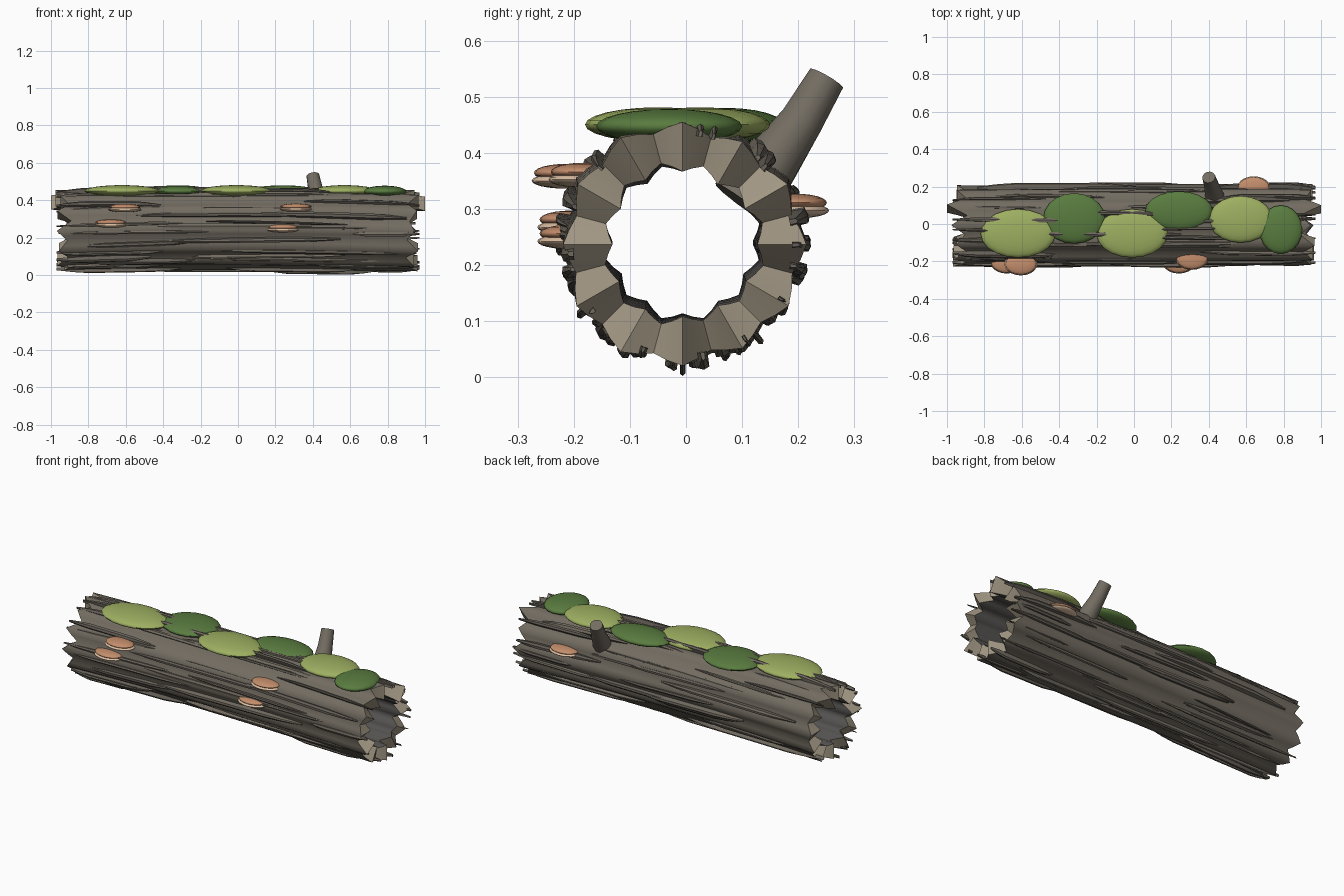
import bpy, bmesh, math, random
from mathutils import Vector

if "Cube" in bpy.data.objects:
    bpy.data.objects.remove(bpy.data.objects["Cube"])

random.seed(7)
SEG, LOBES = 48, 12


def material(name, r, g, b):
    m = bpy.data.materials.new(name)
    m.diffuse_color = (r, g, b, 1)
    m.use_nodes = True
    m.node_tree.nodes["Principled BSDF"].inputs["Base Color"].default_value = m.diffuse_color
    return m


BARK = material("bark", 0.17, 0.15, 0.12)
BARK_DARK = material("bark_dark", 0.13, 0.115, 0.095)
WOOD = material("cut_wood", 0.36, 0.31, 0.23)
HOLLOW = material("hollow", 0.09, 0.085, 0.08)
MOSS = material("moss", 0.10, 0.20, 0.05)
MOSS_LIGHT = material("moss_light", 0.34, 0.43, 0.12)
CAP = material("fungus_cap", 0.55, 0.27, 0.15)
PALE = material("fungus_pale", 0.72, 0.52, 0.36)


def finish(bm, name, mats, angle=40):
    bmesh.ops.recalc_face_normals(bm, faces=bm.faces)
    me = bpy.data.meshes.new(name)
    bm.to_mesh(me)
    bm.free()
    for m in mats:
        me.materials.append(m)
    ob = bpy.data.objects.new(name, me)
    bpy.context.collection.objects.link(ob)
    bpy.ops.object.select_all(action='DESELECT')
    ob.select_set(True)
    bpy.context.view_layer.objects.active = ob
    bpy.ops.object.shade_smooth_by_angle(angle=math.radians(angle))
    return ob


def point(x, a, r):
    """Point on the slightly arched log at angle a and radius r."""
    cz = 0.235 + 0.012 * (1 - x * x)
    return Vector((x, r * math.cos(a) - 0.006, cz + r * math.sin(a)))


def bridge(bm, r1, r2, mat=0):
    n = len(r1)
    for i in range(n):
        f = bm.faces.new((r1[i], r1[(i + 1) % n], r2[(i + 1) % n], r2[i]))
        f.material_index = mat


# Hollow trunk: lobed tube with splintered ends
def jagged():
    peaks = [random.uniform(0.94, 0.985) for _ in range(LOBES)]
    peaks[2] = 1.0
    notch = [random.uniform(0.88, 0.92) for _ in range(LOBES)]
    ends = []
    for i in range(SEG):
        k, t = divmod(i, SEG // LOBES)
        t = t / (SEG // LOBES)
        a, b = (peaks[k], notch[k]) if t < 0.5 else (notch[k], peaks[(k + 1) % LOBES])
        ends.append(a + (b - a) * ((t * 2) % 1))
    return ends


right, left = jagged(), jagged()
bm = bmesh.new()


def tube_ring(t, r, amp):
    ring = []
    for i in range(SEG):
        a = 2 * math.pi * i / SEG
        x = -left[i] + (left[i] + right[i]) * t
        rr = r + amp * math.cos(LOBES * a) + 0.004 * math.sin(3 * a + 2 * x)
        ring.append(bm.verts.new(point(x, a, rr)))
    return ring


steps = 12
outer = [tube_ring(i / steps, 0.208, 0.009) for i in range(steps + 1)]
inner = [tube_ring(i / steps, 0.137, -0.008) for i in range(steps + 1)]
for i in range(steps):
    bridge(bm, outer[i], outer[i + 1], 0)
    bridge(bm, inner[i], inner[i + 1], 2)
bridge(bm, outer[0], inner[0], 1)
bridge(bm, outer[-1], inner[-1], 1)
finish(bm, "hollow_trunk", [BARK, WOOD, HOLLOW], 60)


# Bark strips: long tapered slivers following the trunk
def strip(bm, x0, x1, a, half_w, r, drift, mat):
    n, rings = 8, []
    for j in range(n + 1):
        t = j / n
        x = x0 + (x1 - x0) * t
        s = 0.35 + 0.65 * min(1, 5 * min(t, 1 - t))
        aa = a + drift * (t - 0.5)
        da = half_w / r * s
        top = 0.2 + (r - 0.2) * s
        rings.append([bm.verts.new(point(x, aa + u * da, v)) for u, v in
                      ((-1, 0.195), (-0.8, top - 0.004), (0, top), (0.8, top - 0.004), (1, 0.195))])
    for p, q in zip(rings, rings[1:]):
        bridge(bm, p, q, mat)
    for ring in (rings[0], rings[-1]):
        bm.faces.new(ring).material_index = mat


bm = bmesh.new()
COUNT = 34
for i in range(COUNT):
    a = 2 * math.pi * (i + random.uniform(-0.3, 0.3)) / COUNT
    for lo, hi in ((-0.97, 0.0), (0.0, 0.97)):
        length = random.uniform(0.5, 1.1)
        c = random.uniform(lo, hi)
        x0, x1 = max(-0.97, c - length / 2), min(0.97, c + length / 2)
        strip(bm, x0, x1, a + random.uniform(-0.06, 0.06), random.uniform(0.006, 0.017),
              random.uniform(0.217, 0.232), random.uniform(-0.08, 0.08), random.randint(0, 1))
strip(bm, 0.1, 0.77, -math.pi / 2, 0.006, 0.2405, 0.0, 1)
finish(bm, "bark_strips", [BARK, BARK_DARK], 35)


def ellipsoid(name, loc, size, mat, u=20, v=12):
    bm = bmesh.new()
    bmesh.ops.create_uvsphere(bm, u_segments=u, v_segments=v, radius=1)
    for vert in bm.verts:
        vert.co = Vector(c * s for c, s in zip(vert.co, size)) + Vector(loc)
    return finish(bm, name, [mat], 60)


# Moss cushions along the top
for i, (x, y, z, rx, ry) in enumerate([
        (-0.62, -0.05, 0.45, 0.20, 0.13), (-0.32, 0.03, 0.449, 0.165, 0.135),
        (-0.01, -0.05, 0.45, 0.19, 0.13), (0.24, 0.07, 0.449, 0.18, 0.105),
        (0.57, 0.025, 0.45, 0.17, 0.125), (0.785, -0.03, 0.447, 0.115, 0.13)]):
    ellipsoid(f"moss_{i + 1}", (x, y, z), (rx, ry, 0.031), MOSS if i % 2 else MOSS_LIGHT)

# Shelf fungi: cap over a paler underside
for i, (x, y, z) in enumerate([(-0.605, -0.215, 0.358), (-0.68, -0.205, 0.275),
                               (0.31, -0.185, 0.360), (0.24, -0.205, 0.250),
                               (0.64, 0.195, 0.305)]):
    ellipsoid(f"fungus_cap_{i + 1}", (x, y, z + 0.006), (0.083, 0.056, 0.016), CAP)
    ellipsoid(f"fungus_underside_{i + 1}", (x, y, z - 0.008), (0.088, 0.060, 0.014), PALE)

# Broken branch stub
bm = bmesh.new()
path = [((0.44, 0.10, 0.31), 0.060), ((0.43, 0.155, 0.385), 0.050),
        ((0.415, 0.205, 0.455), 0.040), ((0.40, 0.25, 0.532), 0.035)]
rings = []
for i, (p, r) in enumerate(path):
    d = Vector(path[min(i + 1, 3)][0]) - Vector(path[max(i - 1, 0)][0])
    q = d.to_track_quat('Z', 'Y')
    rings.append([bm.verts.new(Vector(p) + q @ Vector((r * math.cos(k * math.pi / 6),
                  r * math.sin(k * math.pi / 6), 0))) for k in range(12)])
for p, q in zip(rings, rings[1:]):
    bridge(bm, p, q)
bm.faces.new(rings[0])
bm.faces.new(rings[-1])
finish(bm, "branch_stub", [BARK], 45)
